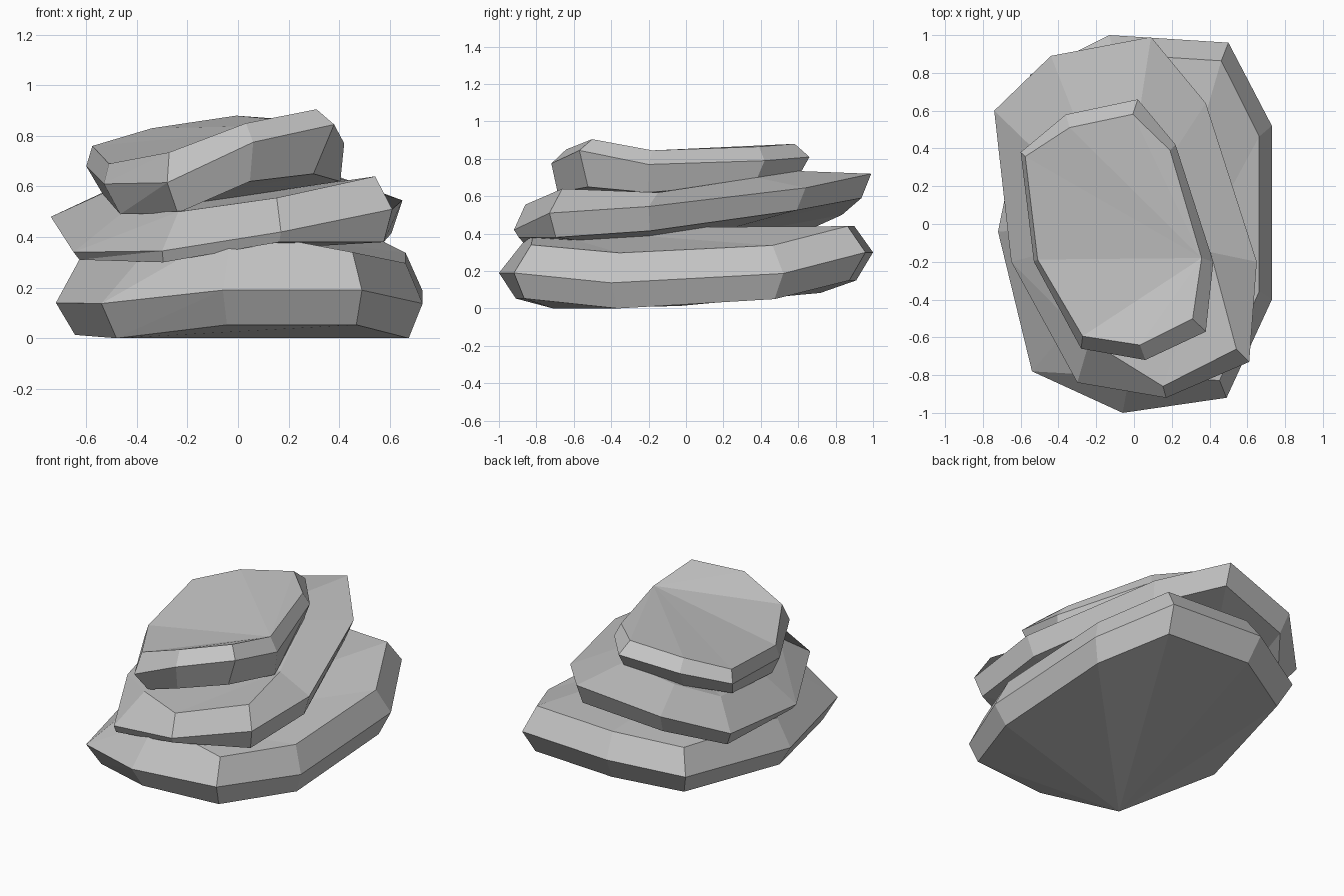
import bpy
import bmesh

# Remove the default cube
default_cube = bpy.data.objects.get("Cube")
if default_cube:
    bpy.data.objects.remove(default_cube, do_unlink=True)

# Single stone colour
stone = bpy.data.materials.new("stone_grey")
stone.use_nodes = True
grey = (0.55, 0.55, 0.55, 1)
stone.diffuse_color = grey
for node in stone.node_tree.nodes:
    if node.type == 'BSDF_PRINCIPLED':
        node.inputs["Base Color"].default_value = grey


def per_point(value, count):
    """Repeat a single number for every point of the outline."""
    if isinstance(value, (list, tuple)):
        return value
    return [value] * count


def offset_ring(outline, centre, scales, heights):
    """Shrink the widest outline toward a centre and shift it vertically."""
    count = len(outline)
    ring = []
    for point, scale, height in zip(outline,
                                    per_point(scales, count),
                                    per_point(heights, count)):
        x = centre[0] + (point[0] - centre[0]) * scale
        y = centre[1] + (point[1] - centre[1]) * scale
        ring.append((x, y, point[2] + height))
    return ring


def fan_cap(bm, ring, hub):
    """Close a ring with flat facets that meet at one of its corners."""
    ordered = ring[hub:] + ring[:hub]
    for a, b in zip(ordered[1:], ordered[2:]):
        bm.faces.new((ordered[0], a, b))


def rock_slab(name, outline, lower, upper, top_hub):
    """Loft a slab through its underside, widest edge and top outline."""
    mesh = bpy.data.meshes.new(name)
    slab = bpy.data.objects.new(name, mesh)
    bpy.context.collection.objects.link(slab)
    mesh.materials.append(stone)

    bm = bmesh.new()
    rings = []
    for ring in (offset_ring(outline, *lower), outline,
                 offset_ring(outline, *upper)):
        rings.append([bm.verts.new(point) for point in ring])

    # Bevelled side bands; the closing side is folded along its diagonal
    for below, above in zip(rings, rings[1:]):
        for i in range(len(outline) - 1):
            bm.faces.new((below[i], below[i + 1], above[i + 1], above[i]))
        bm.faces.new((below[-1], below[0], above[0]))
        bm.faces.new((below[-1], above[0], above[-1]))

    # Underside and top
    fan_cap(bm, rings[0][::-1], 0)
    fan_cap(bm, rings[-1], top_hub)
    bm.to_mesh(mesh)
    bm.free()


# Broad bottom slab
rock_slab(
    "bottom_slab",
    outline=[(-.06, -1, .19), (.49, -.92, .19), (.73, -.4, .137),
             (.73, .52, .187), (.5, .96, .3), (-.13, 1, .3),
             (-.55, .79, .22), (-.72, -.04, .14), (-.54, -.78, .137)],
    lower=((.12, 0),
           [.91, .94, .91, .91, .91, .91, .91, .91, .91],
           [-.137, -.137, -.137, -.137, -.15, -.15, -.137, -.127, -.137]),
    upper=((.12, 0),
           [.81, .9, .89, .89, .9, .9, .89, .89, .78],
           [.24, .15, .16, .15, .14, .14, .14, .17, .17]),
    top_hub=0)

# Tilted middle slab with a broad sloping shoulder
rock_slab(
    "middle_slab",
    outline=[(-.3, -.84, .345), (.17, -.92, .42), (.61, -.73, .51),
             (.65, -.2, .545), (.38, .64, .645), (.09, .99, .72),
             (-.44, .89, .62), (-.74, .6, .48), (-.65, -.2, .34)],
    lower=((-.07, -.05),
           [.98, .97, .95, .94, .93, .95, .94, .88, .96],
           [-.045, -.04, -.13, -.13, -.12, -.13, -.12, -.12, -.03]),
    upper=((-.07, -.05),
           [.72, .93, .9, .66, .62, .62, .65, .67, .66],
           [.155, .135, .13, .075, .055, .015, .05, .1, .16]),
    top_hub=3)

# Small top slab
rock_slab(
    "top_slab",
    outline=[(-.28, -.66, .615), (.06, -.72, .775), (.38, -.57, .845),
             (.42, -.2, .77), (.22, .42, .79), (.02, .66, .81),
             (-.36, .58, .76), (-.6, .38, .68), (-.53, -.2, .61)],
    lower=((-.1, -.3),
           [.77, .92, .83, .97, .93, .93, .92, .87, .85],
           [-.12, -.155, -.195, -.15, -.12, -.12, -.11, -.11, -.12]),
    upper=((-.2, 0),
           [.9, .89, .88, .9, .93, .88, .88, .94, .94],
           [.12, .075, .06, .075, .075, .07, .07, .08, .08]),
    top_hub=3)
